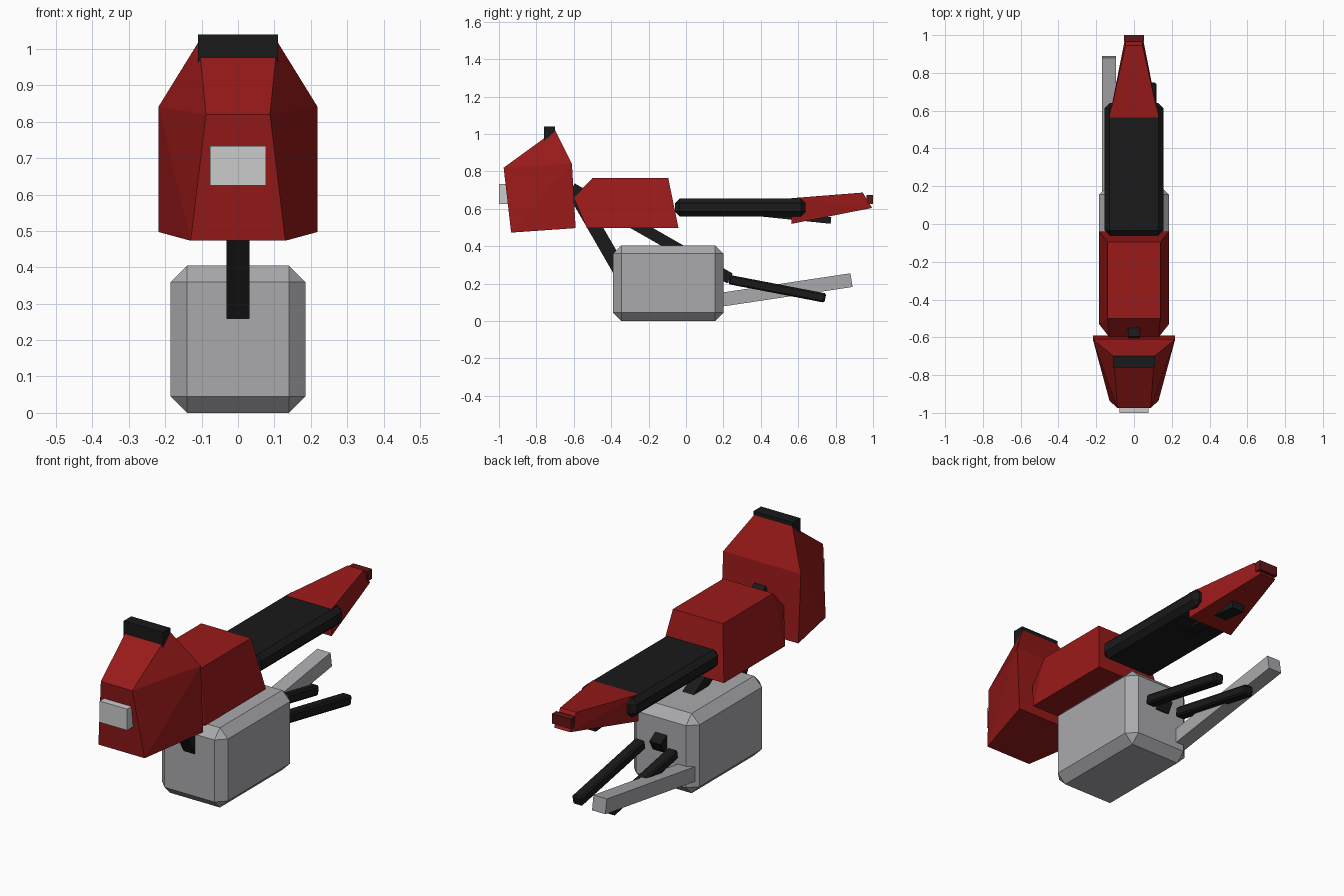
import bpy, bmesh
from mathutils import Vector

if "Cube" in bpy.data.objects:
    bpy.data.objects.remove(bpy.data.objects["Cube"])


def material(name, rgb):
    m = bpy.data.materials.new(name)
    m.diffuse_color = (*rgb, 1)
    m.use_nodes = True
    m.node_tree.nodes["Principled BSDF"].inputs["Base Color"].default_value = m.diffuse_color
    return m


RED = material("red_paint", (0.32, 0.01, 0.01))
BLACK = material("black", (0.01, 0.01, 0.01))
METAL = material("metal", (0.4, 0.4, 0.42))
LAMP = material("lamp_red", (0.12, 0.008, 0.008))


def finish(name, bm, mat, bevel=0):
    bmesh.ops.recalc_face_normals(bm, faces=bm.faces[:])
    me = bpy.data.meshes.new(name)
    bm.to_mesh(me)
    bm.free()
    ob = bpy.data.objects.new(name, me)
    bpy.context.collection.objects.link(ob)
    if mat:
        me.materials.append(mat)
    if bevel:
        mod = ob.modifiers.new("chamfer", 'BEVEL')
        mod.width, mod.segments = bevel, 1
    return ob


def panel(name, half, mat):
    """Faceted body panel: mirrored (x, y, z) corners wrapped in a convex skin."""
    bm = bmesh.new()
    for x, y, z in half:
        bm.verts.new((x, y, z))
        bm.verts.new((-x, y, z))
    bmesh.ops.convex_hull(bm, input=bm.verts[:])
    bmesh.ops.dissolve_limit(bm, angle_limit=0.01, verts=bm.verts[:], edges=bm.edges[:])
    return finish(name, bm, mat)


def box(name, lo, hi, mat, bevel=0):
    lo, hi = Vector(lo), Vector(hi)
    bm = bmesh.new()
    bmesh.ops.create_cube(bm, size=1)
    bmesh.ops.scale(bm, vec=hi - lo, verts=bm.verts[:])
    bmesh.ops.translate(bm, vec=(lo + hi) / 2, verts=bm.verts[:])
    return finish(name, bm, mat, bevel)


def bar(name, x, start, end, width, thick, mat, bevel=0):
    """Square bar running between two (y, z) points at a given x."""
    a, b = Vector((x, *start)), Vector((x, *end))
    ob = box(name, (-width / 2, -thick / 2, -(b - a).length / 2),
             (width / 2, thick / 2, (b - a).length / 2), mat, bevel)
    d = b - a
    ob.rotation_euler = Vector((0, 0, 1)).rotation_difference(d).to_euler()
    ob.location = (a + b) / 2
    return ob


# Engine block
box("engine", (-0.185, -0.39, 0), (0.185, 0.20, 0.405), METAL, 0.045)

# Front fairing with windscreen and headlight
panel("front_fairing", [(0.088, -0.975, 0.82), (0.13, -0.935, 0.473),
                        (0.218, -0.59, 0.497), (0.218, -0.61, 0.842),
                        (0.108, -0.70, 1.02)], RED)
box("windscreen", (-0.11, -0.76, 0.962), (0.11, -0.70, 1.04), BLACK)
box("headlight", (-0.077, -1.0, 0.625), (0.077, -0.93, 0.733), None)

# Fuel tank
panel("fuel_tank", [(0.14, -0.50, 0.765), (0.13, -0.60, 0.66),
                    (0.185, -0.53, 0.497), (0.185, -0.04, 0.497),
                    (0.14, -0.095, 0.765)], RED)

# Seat and tail
box("seat", (-0.155, -0.06, 0.56), (0.155, 0.64, 0.655), BLACK, 0.025)
panel("tail", [(0.13, 0.565, 0.657), (0.13, 0.565, 0.52),
               (0.045, 0.945, 0.687), (0.045, 0.995, 0.605)], RED)
box("tail_light", (-0.053, 0.965, 0.625), (0.053, 1.0, 0.675), LAMP)
bar("tail_bracket", 0, (0.30, 0.588), (0.775, 0.538), 0.07, 0.036, BLACK)

# Frame spars
bar("main_spar", 0, (-0.61, 0.71), (0.235, 0.228), 0.064, 0.06, BLACK)
bar("down_tube", 0, (-0.59, 0.68), (-0.345, 0.255), 0.064, 0.075, BLACK)

# Swingarm pair and exhaust
for side, x in (("left", -0.092), ("right", 0.092)):
    bar("swingarm_" + side, x, (0.23, 0.222), (0.745, 0.123), 0.055, 0.05, BLACK, 0.008)
bar("exhaust", -0.133, (0.16, 0.11), (0.885, 0.219), 0.075, 0.074, METAL)
